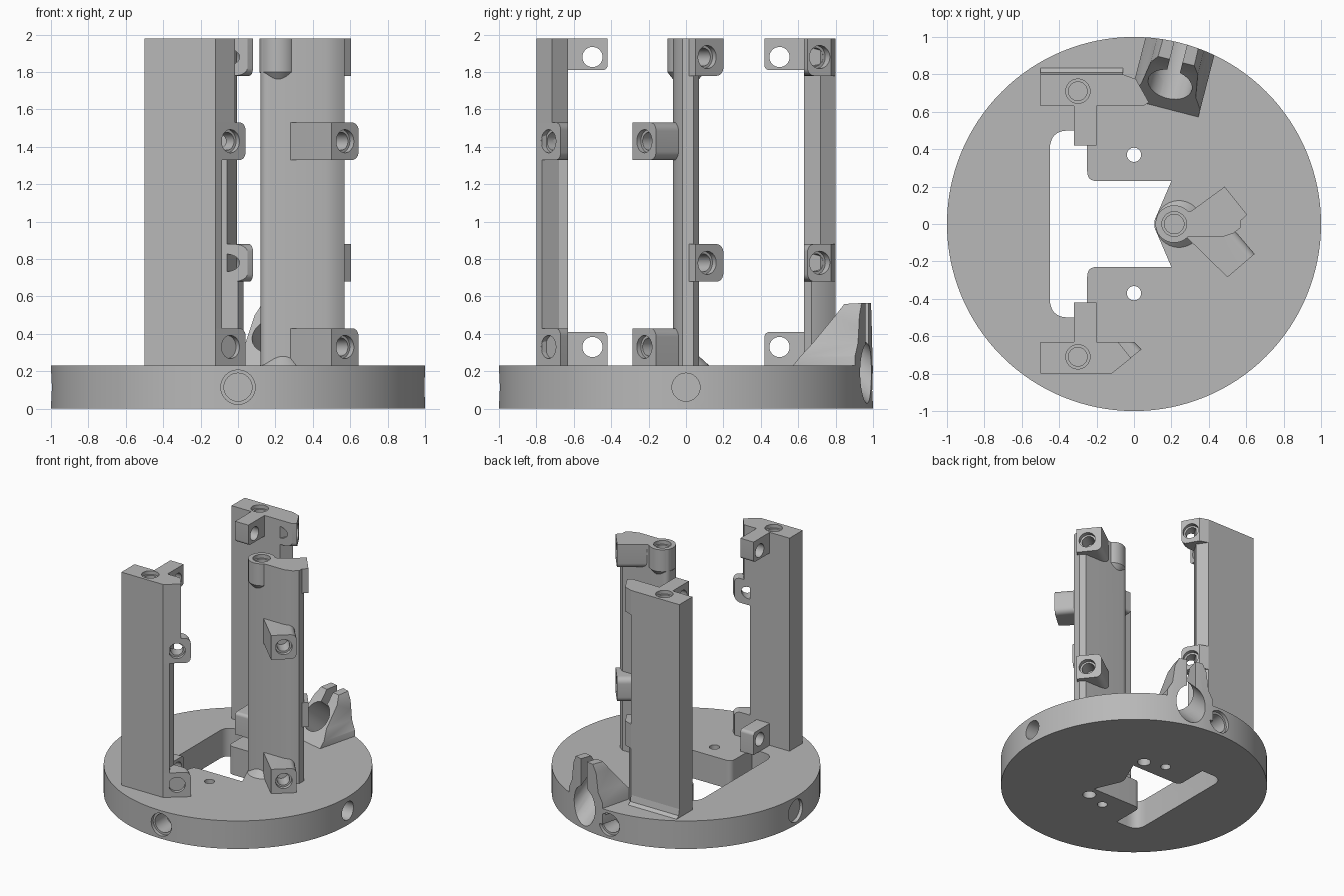
import bpy, bmesh, math
from mathutils import Vector, Matrix

old = bpy.data.objects.get("Cube")
if old:
    bpy.data.objects.remove(old, do_unlink=True)

grey = bpy.data.materials.new("plain grey")
grey.use_nodes = True
grey.diffuse_color = (0.48, 0.48, 0.48, 1)
grey.node_tree.nodes["Principled BSDF"].inputs["Base Color"].default_value = grey.diffuse_color

BASE, TOP = 0.23, 1.98


def make(name, bm):
    bmesh.ops.recalc_face_normals(bm, faces=bm.faces)
    mesh = bpy.data.meshes.new(name)
    bm.to_mesh(mesh)
    bm.free()
    mesh.materials.append(grey)
    ob = bpy.data.objects.new(name, mesh)
    bpy.context.collection.objects.link(ob)
    return ob


def prism(name, pts, z0, z1, matrix=None, round_along=None, radius=0.05):
    """Extruded outline; optionally rounds the outer edges lying along a direction."""
    bm = bmesh.new()
    face = bm.faces.new([bm.verts.new((x, y, z0)) for x, y in pts])
    ext = bmesh.ops.extrude_face_region(bm, geom=[face])
    moved = [g for g in ext["geom"] if isinstance(g, bmesh.types.BMVert)]
    bmesh.ops.translate(bm, verts=moved, vec=(0, 0, z1 - z0))
    if round_along:
        axis, side = (Vector((*v, 0)).normalized() for v in round_along)
        reach = max(v.co.dot(side) for v in bm.verts)
        chosen = []
        for e in bm.edges:
            a, b = e.verts
            mid = (a.co + b.co) / 2
            if (abs((a.co - b.co).normalized().dot(axis)) > 0.88
                    and mid.dot(side) > reach - 0.05 and BASE + 0.01 < mid.z < TOP - 0.01):
                chosen.append(e)
        bmesh.ops.bevel(bm, geom=chosen, offset=radius, segments=6, affect='EDGES', profile=0.5)
    if matrix:
        bm.transform(matrix)
    return make(name, bm)


def rod(name, centre, axis, r, depth, r2=None, sides=64):
    bm = bmesh.new()
    bmesh.ops.create_cone(bm, cap_ends=True, segments=sides, radius1=r,
                          radius2=r if r2 is None else r2, depth=depth)
    turn = Vector((0, 0, 1)).rotation_difference(Vector(axis)).to_matrix().to_4x4()
    bm.transform(Matrix.Translation(centre) @ turn)
    return make(name, bm)


def cut(ob, cutter, operation='DIFFERENCE'):
    mod = ob.modifiers.new("cut", 'BOOLEAN')
    mod.operation, mod.solver, mod.object = operation, 'EXACT', cutter
    bpy.context.view_layer.update()
    dg = bpy.context.evaluated_depsgraph_get()
    mesh = bpy.data.meshes.new_from_object(ob.evaluated_get(dg))
    ob.modifiers.clear()
    ob.data = mesh
    bpy.data.objects.remove(cutter, do_unlink=True)


def bore(ob, centre, axis, r=0.048, depth=0.7):
    cut(ob, rod("cutter", centre, axis, r, depth, sides=32))


def rim(ob, centre, axis, r=0.062):
    bore(ob, centre, axis, r, 0.06)


def rounded(corners, steps=6):
    """Outline from (x, y, radius) corners."""
    out = []
    for i, (x, y, r) in enumerate(corners):
        p = Vector((x, y))
        if not r:
            out.append((x, y))
            continue
        a = p + (Vector(corners[i - 1][:2]) - p).normalized() * r
        b = p + (Vector(corners[(i + 1) % len(corners)][:2]) - p).normalized() * r
        for k in range(steps + 1):
            t = k / steps
            out.append(tuple(a * (1 - t) ** 2 + p * 2 * t * (1 - t) + b * t * t))
    return out


# Base disc with stepped opening, edge holes and floor holes
disc = rod("base_disc", (0, 0, BASE / 2), (0, 0, 1), 1, BASE, sides=128)
half = [(0.11, 0.02, 0), (0.2, 0.23, 0), (-0.25, 0.23, 0.05), (-0.25, 0.5, 0), (-0.45, 0.5, 0.1)]
opening = half + [(x, -y, r) for x, y, r in reversed(half)]
cut(disc, prism("cutter", rounded(opening), -0.1, 0.4))
for s in (-1, 1):
    bore(disc, (0, s * 0.37, 0.1), (0, 0, 1), 0.038)
    bore(disc, (0.17, s * 0.32, 0), (0, 0, 1), 0.05, 0.24)
    for d in ((s, 0), (0, s)):
        centre = (d[0], d[1], 0.115)
        bore(disc, centre, (*d, 0), 0.075, 0.36)
        rim(disc, centre, (*d, 0), 0.092)


# Tall outer posts with inward tabs
def outer_post(name, s, sections, lugs, lug_outline, hole, axis):
    for i, (z0, z1, end) in enumerate(sections):
        outline = [(-0.5, s * 0.63), (-0.5, s * 0.8)] + end
        ob = prism(f"{name}_section_{i + 1}", outline, z0, z1)
        if z1 == TOP:
            bore(ob, (-0.3, s * 0.71, TOP), (0, 0, 1), 0.05, 0.5)
            rim(ob, (-0.3, s * 0.71, TOP), (0, 0, 1), 0.065)
    side = (abs(axis[1]), -s * abs(axis[0]))
    if s < 0:
        side = (abs(axis[1]), abs(axis[0]))
    for i, z in enumerate(lugs):
        ob = prism(f"{name}_lug_{i + 1}", lug_outline, z, z + 0.2,
                   round_along=(axis, side), radius=0.04)
        bore(ob, (*hole, z + 0.1), (*axis, 0))
        rim(ob, (*hole, z + 0.1), (*axis, 0))
    for label, z0, z1, zc in (("lower", BASE, 0.41, 0.33), ("upper", 1.81, TOP, 1.88)):
        tab = prism(f"{name}_{label}_tab",
                    [(-0.32, s * 0.42), (-0.2, s * 0.42), (-0.2, s * 0.64), (-0.32, s * 0.64)],
                    z0, z1, round_along=((1, 0), (0, -s)), radius=0.025)
        bore(tab, (-0.26, s * 0.5, zc), (1, 0, 0), 0.054)


full = [(-0.12, -0.8), (-0.016, -0.717), (-0.085, -0.63)]
slim = [(-0.12, -0.8), (-0.085, -0.77), (-0.14, -0.68), (-0.14, -0.63)]
outer_post("front_post", -1, [(BASE, 1.53, slim), (1.53, TOP, full)], [BASE, 1.33],
           [(-0.2, -0.63), (-0.12, -0.8), (0.04, -0.67), (0, -0.63)],
           (-0.04, -0.735), (0.63, -0.78))

foot = [(-0.06, 0.8), (0.0, 0.74), (0.03, 0.67), (0.0, 0.63)]
slim = [(-0.06, 0.8), (-0.005, 0.72), (-0.06, 0.63)]
outer_post("back_post", 1, [(BASE, 0.68, foot), (0.68, TOP, slim)], [0.68, 1.78],
           [(-0.1, 0.63), (-0.06, 0.8), (0.01, 0.775), (0.08, 0.65), (0.05, 0.63)],
           (0.04, 0.712), (0.8, 0.58))
# Small flare where the back post meets the disc
prism("back_post_flare", [(0.8, BASE), (0.835, BASE), (0.81, 0.25), (0.8, 0.3)], -0.5, -0.06,
      Matrix(((0, 0, 1, 0), (1, 0, 0, 0), (0, 1, 0, 0), (0, 0, 0, 1))))

# Centre post: flat blade with a screw tube and flared foot
blade = prism("centre_blade",
              rounded([(0.12, -0.07, 0.05), (0.47, -0.07, 0), (0.53, -0.05, 0), (0.57, -0.02, 0),
                       (0.57, 0.04, 0), (0.53, 0.07, 0), (0.12, 0.07, 0.05)]), BASE, TOP)
tube = rod("screw_tube", (0.215, 0, 1.89), (0, 0, 1), 0.1, 0.18)
cone = rod("screw_tube_taper", (0.215, 0, 1.765), (0, 0, 1), 0.045, 0.07, 0.1)
for ob in (blade, tube):
    bore(ob, (0.215, 0, TOP), (0, 0, 1), 0.052, 0.3)
    rim(ob, (0.215, 0, TOP), (0, 0, 1), 0.066)
flare = rod("centre_flare", (0.24, 0, 0.255), (0, 0, 1), 0.125, 0.05, 0.07)

lug_kinds = (
    ("front", [BASE, 1.33], [(0.27, -0.06), (0.5, -0.285), (0.645, -0.16), (0.5, 0.01), (0.33, 0.01)],
     (0.572, -0.222), (0.67, -0.74), (0.74, 0.67)),
    ("back", [0.68, 1.78], [(0.28, 0.05), (0.485, 0.2), (0.605, 0.05), (0.52, -0.03), (0.33, 0.0)],
     (0.55, 0.11), (0.8, 0.6), (-0.6, 0.8)),
)
for label, heights, outline, hole, axis, side in lug_kinds:
    for i, z in enumerate(heights):
        ob = prism(f"centre_{label}_lug_{i + 1}", outline, z, z + 0.2,
                   round_along=(axis, side), radius=0.045)
        for part in (ob, blade):
            bore(part, (*hole, z + 0.1), (*axis, 0), 0.048, 0.3)
        rim(ob, (*hole, z + 0.1), (*axis, 0))

# Cable clamp at the rim: wedge block with two ears, slot and sloping bore
yaw = Matrix.Rotation(math.radians(-14.5), 4, 'Z')
stand = yaw @ Matrix(((0, 0, 1, 0), (1, 0, 0, 0), (0, 1, 0, 0), (0, 0, 0, 1)))
clamp = prism("cable_clamp", [(0.64, 0.1), (0.64, BASE), (0.86, 0.5), (0.9, 0.56), (1.1, 0.57), (1.1, 0.1)],
              -0.19, 0.19, stand)
for s in (-1, 1):
    cut(clamp, prism("cutter", [(s * 0.2, 0.26), (s * 0.15, 0.35), (s * 0.13, 0.5), (s * 0.08, 0.6),
                                (s * 0.3, 0.6), (s * 0.3, 0.26)], 0.5, 1.2,
                     yaw @ Matrix(((1, 0, 0, 0), (0, 0, 1, 0), (0, 1, 0, 0), (0, 0, 0, 1)))))
cut(clamp, rod("cutter", (0, 0, 0.3), (0, 0, 1), 1, 1, sides=128), 'INTERSECT')
cut(clamp, prism("cutter", [(0.5, 0.3), (0.5, 0.8), (1.2, 0.8), (1.2, 0.3)], -0.035, 0.035, stand))
for ob in (clamp, disc):
    bore(ob, yaw @ Vector((0, 0.93, 0.25)), yaw.to_3x3() @ Vector((0, -0.75, 0.66)), 0.12, 0.9)

# Smooth curved walls, crisp edges
for ob in bpy.context.collection.objects:
    if ob.type == 'MESH' and grey.name in ob.data.materials:
        ob.data.shade_smooth()
        ob.data.set_sharp_from_angle(angle=math.radians(30))
